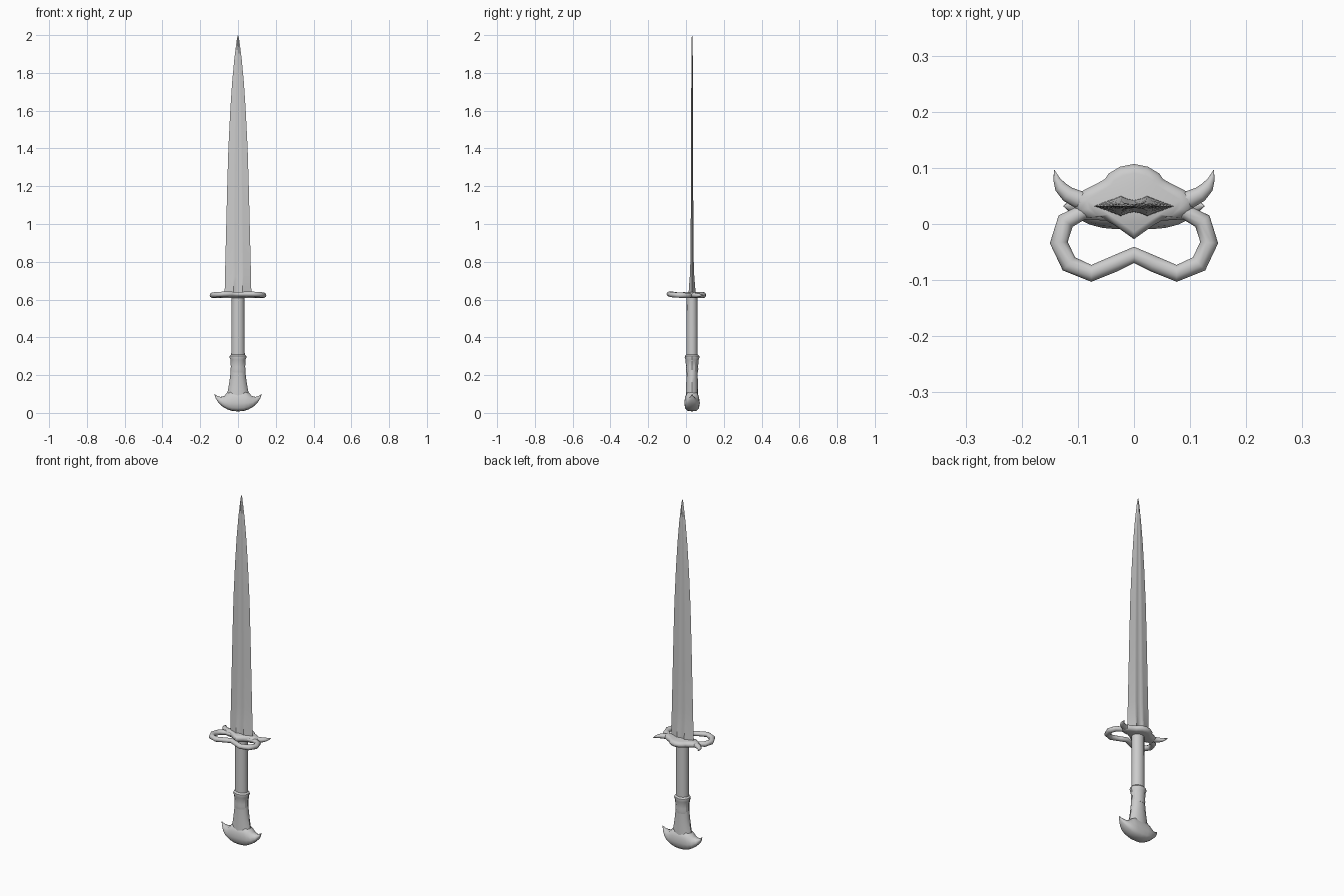
import bpy, bmesh, math
from mathutils import Vector

if "Cube" in bpy.data.objects:
    bpy.data.objects.remove(bpy.data.objects["Cube"])

CY = 0.032  # depth of the sword's axis


def loft(name, rings, angle=40):
    """Skin a list of equal-length point rings and cap both ends."""
    bm = bmesh.new()
    vr = [[bm.verts.new(p) for p in r] for r in rings]
    n = len(vr[0])
    for a, b in zip(vr, vr[1:]):
        for i in range(n):
            j = (i + 1) % n
            bm.faces.new((a[i], a[j], b[j], b[i]))
    bm.faces.new(vr[0][::-1])
    bm.faces.new(vr[-1])
    bmesh.ops.recalc_face_normals(bm, faces=bm.faces)
    me = bpy.data.meshes.new(name)
    bm.to_mesh(me)
    bm.free()
    ob = bpy.data.objects.new(name, me)
    bpy.context.collection.objects.link(ob)
    bpy.ops.object.select_all(action='DESELECT')
    ob.select_set(True)
    bpy.context.view_layer.objects.active = ob
    bpy.ops.object.shade_smooth_by_angle(angle=math.radians(angle))
    return ob


def oval(z, rx, ry, n=12):
    return [(rx * math.cos(t), CY + ry * math.sin(t), z)
            for t in (2 * math.pi * i / n for i in range(n))]


def tube(name, path, n=10):
    """Sweep a circle along a nearly flat path of (x, y, z, radius)."""
    pts = [Vector(p[:3]) for p in path]
    rings = []
    for i, p in enumerate(pts):
        d = (pts[min(i + 1, len(pts) - 1)] - pts[max(i - 1, 0)]).normalized()
        side = d.cross(Vector((0, 0, 1))).normalized()
        r = path[i][3]
        rings.append([p + side * r * math.cos(t) + Vector((0, 0, r * 0.9 * math.sin(t)))
                      for t in (2 * math.pi * k / n for k in range(n))])
    return loft(name, rings, 60)


# blade: flattened diamond with a shallow central groove
section = [(1, 0), (.42, .85), (.33, 1), (.18, .75), (0, .6), (-.18, .75), (-.33, 1), (-.42, .85),
           (-1, 0), (-.42, -.85), (-.33, -1), (-.18, -.75), (0, -.6), (.18, -.75), (.33, -1), (.42, -.85)]
stations = [(.61, .073, .019), (.66, .07, .017), (.72, .069, .012), (.8, .067, .009),
            (1.0, .062, .007), (1.2, .057, .006), (1.4, .051, .005), (1.6, .041, .005),
            (1.75, .031, .004), (1.87, .02, .004), (1.95, .01, .003), (1.985, .005, .002), (2.0, .0008, .0005)]
loft("blade", [[(x * w, CY + y * t, z) for x, y in section] for z, w, t in stations], 30)

# grip with its collar
loft("grip", [oval(z, a, b) for z, a, b in
              [(.27, .036, .030), (.45, .035, .030), (.63, .034, .029)]])
loft("collar", [oval(z, a, b) for z, a, b in
                [(.215, .038, .031), (.232, .039, .033), (.245, .038, .032), (.282, .040, .035),
                 (.293, .045, .039), (.302, .044, .038), (.31, .036, .03)]], 30)

# pommel: flared neck and a crescent with upswept horns
loft("pommel_neck", [oval(z, a, b) for z, a, b in
                     [(.04, .06, .034), (.09, .06, .033), (.12, .053, .032), (.15, .048, .031),
                      (.19, .042, .030), (.235, .038, .030)]])
half = [((0, .008), (0, .12), .041), ((.03, .010), (.04, .118), .041),
        ((.055, .018), (.058, .106), .039), ((.083, .034), (.073, .09), .033),
        ((.105, .056), (.093, .085), .022), ((.118, .077), (.109, .09), .010), ((.126, .099), (.124, .099), .001)]


def crescent_ring(low, top, depth, sign):
    ring = []
    for t in (2 * math.pi * i / 12 for i in range(12)):
        k = (0.5 + 0.5 * math.sin(t)) ** 1.35
        c = math.copysign(abs(math.cos(t)) ** 0.75, math.cos(t))
        if abs(math.cos(t)) < 1e-6:
            c = 0
        ring.append((sign * (low[0] + (top[0] - low[0]) * k), CY + c * depth, low[1] + (top[1] - low[1]) * k))
    return ring


loft("pommel_crescent", [crescent_ring(*h, -1) for h in half[:0:-1]] + [crescent_ring(*h, 1) for h in half], 50)

# guard plate with a domed back and a pointed front
right = [(0, .107), (.025, .102), (.045, .09), (.052, .08), (.07, .070), (.09, .06), (.108, .045),
         (.104, .025), (.085, .010), (.06, .012), (.035, -.002), (0, -.027)]
outline = right + [(-x, y) for x, y in right[-2:0:-1]]
loft("guard_plate", [[(x * s, CY + (y - CY) * s, z) for x, y in outline] for z, s in
                     [(.607, .78), (.611, .92), (.62, 1), (.627, 1), (.636, .92), (.64, .78)]], 60)

# finger ring: one tube running round the front
arc = [(.05, .018, .622, .012), (.09, .022, .622, .014), (.122, .005, .622, .016), (.134, -.033, .623, .016),
       (.116, -.071, .626, .016), (.076, -.088, .629, .015), (.035, -.071, .629, .0145)]
tube("finger_ring", arc + [(0, -.055, .628, .0145)] + [(-x, y, z, r) for x, y, z, r in arc[::-1]])

# guard horns, curling backwards
for s, label in ((1, "right"), (-1, "left")):
    tube("guard_horn_" + label, [(s * x, y, .623, r) for x, y, r in
         [(.075, .040, .016), (.10, .044, .016), (.118, .053, .014), (.131, .066, .011),
          (.138, .08, .006), (.142, .096, .0006)]])
